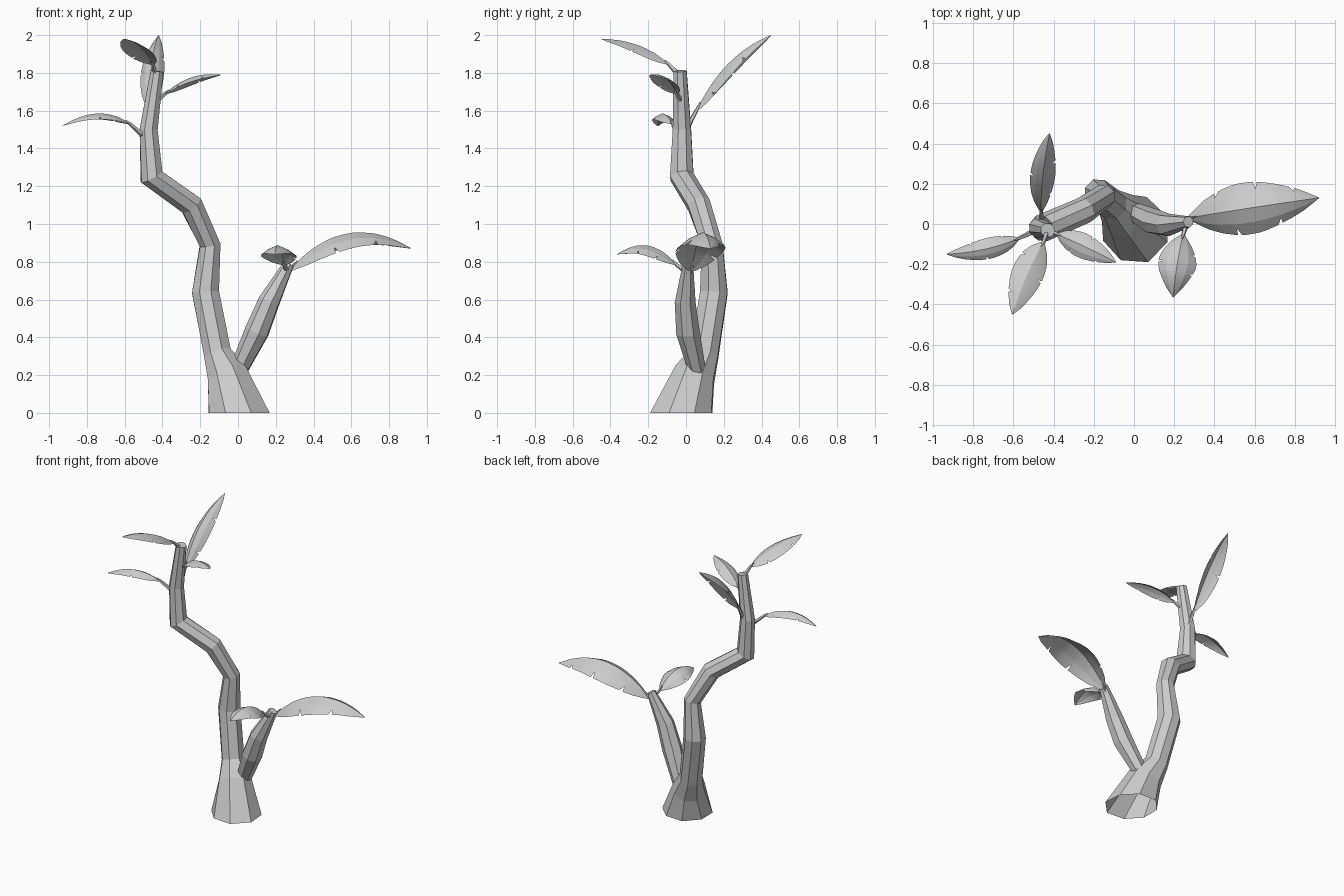
import bpy, bmesh, math, random
from mathutils import Vector

random.seed(4)
if "Cube" in bpy.data.objects:
    bpy.data.objects.remove(bpy.data.objects["Cube"])

grey = bpy.data.materials.new("plain grey")
grey.use_nodes = True
COLOUR = (0.6, 0.6, 0.6, 1)
grey.diffuse_color = COLOUR
grey.node_tree.nodes["Principled BSDF"].inputs["Base Color"].default_value = COLOUR


def finish(name, bm):
    mesh = bpy.data.meshes.new(name)
    bm.to_mesh(mesh)
    bm.free()
    mesh.materials.append(grey)
    obj = bpy.data.objects.new(name, mesh)
    bpy.context.collection.objects.link(obj)
    return obj


def tube(name, path, sides, jitter=0.0, flat_start=False, cap_start=True):
    """Faceted limb through (x, y, z, radius) stations, mitred at the bends."""
    bm = bmesh.new()
    points = [Vector(p[:3]) for p in path]
    lobes = [1 + random.uniform(-jitter, jitter) for _ in range(sides)]
    rings = []
    for i, p in enumerate(points):
        steps = []
        if i > 0:
            steps.append((p - points[i - 1]).normalized())
        if i < len(points) - 1:
            steps.append((points[i + 1] - p).normalized())
        t = sum(steps, Vector()).normalized()
        if flat_start and i == 0:
            t = Vector((0, 0, 1))
        ref = Vector((0, 1, 0)) if abs(t.y) < 0.8 else Vector((1, 0, 0))
        v = (ref - t * ref.dot(t)).normalized()
        u = v.cross(t)
        ring = []
        for k in range(sides):
            a = math.tau * (k + 0.5) / sides
            r = path[i][3] * lobes[k]
            ring.append(bm.verts.new(p + (u * math.cos(a) + v * math.sin(a)) * r))
        rings.append(ring)
    for low, high in zip(rings, rings[1:]):
        for k in range(sides):
            j = (k + 1) % sides
            bm.faces.new((low[k], low[j], high[j], high[k]))
    bm.faces.new(rings[-1])
    if cap_start:
        bm.faces.new(rings[0][::-1])
    bmesh.ops.recalc_face_normals(bm, faces=bm.faces)
    return finish(name, bm)


def leaf(name, root, base, mid, tip, half, droop, tears):
    """Arched sheet with drooping edges, torn at (position, side) spots."""
    root, base, mid, tip = map(Vector, (root, base, mid, tip))
    ctrl = mid * 2 - (base + tip) / 2
    rows = {i / 10: set() for i in range(11)}
    for pos, side in tears:
        rows[pos - 0.018] = set()
        rows[pos] = {side}
        rows[pos + 0.018] = set()
    bm = bmesh.new()
    strips = []
    for t in sorted(rows):
        p = base * (1 - t) ** 2 + ctrl * (2 * t * (1 - t)) + tip * t * t
        d = ((ctrl - base) * (1 - t) + (tip - ctrl) * t).normalized()
        across = d.cross(Vector((0, 0, 1))).normalized()
        up = across.cross(d)
        w = half * max(0.04, math.sin(math.pi * min(t, 1) ** 0.85)) ** 0.7
        if t > 0.99:
            w = 0.002
        strip = []
        for s in (-1, -0.55, 0, 0.55, 1):
            k = s
            if abs(s) == 1 and s in rows[t]:
                k = s * 0.72
            strip.append(bm.verts.new(p + across * (w * k) - up * (w * droop * abs(k) ** 1.5)))
        strips.append(strip)
    for a, b in zip(strips, strips[1:]):
        for k in range(4):
            bm.faces.new((a[k], a[k + 1], b[k + 1], b[k]))
    obj = finish(name, bm)
    bpy.context.view_layer.objects.active = obj
    obj.select_set(True)
    bpy.ops.object.shade_smooth_by_angle(angle=math.radians(12))
    obj.select_set(False)
    # Stalk joining the blade to its limb
    tube(name + "_stalk", [(*root, 0.016), (*base, 0.01),
                           (*base.lerp(ctrl, 0.15), 0.004)], 5)


# Flared trunk, open underneath
tube("trunk", [
    (0, -0.02, 0, 0.175), (-0.06, 0.05, 0.2, 0.115), (-0.11, 0.1, 0.31, 0.08),
    (-0.175, 0.15, 0.64, 0.078), (-0.15, 0.14, 0.89, 0.06),
    (-0.25, 0.07, 1.1, 0.066), (-0.46, -0.02, 1.25, 0.068),
    (-0.475, -0.02, 1.5, 0.052), (-0.43, -0.03, 1.81, 0.037),
], 8, 0.06, flat_start=True, cap_start=False)

# Side branch
tube("side_branch", [
    (0, 0.06, 0.22, 0.05), (0.1, 0.01, 0.43, 0.068),
    (0.165, -0.005, 0.59, 0.06), (0.27, 0.01, 0.79, 0.03),
], 7, 0.08)

# Leaves on the side branch
leaf("large_leaf", (0.23, 0.01, 0.7), (0.27, 0.03, 0.755), (0.58, 0.08, 0.95),
     (0.92, 0.13, 0.87), 0.13, 0.6, [(0.2, -1), (0.34, 1), (0.55, -1), (0.72, 1), (0.84, -1)])
leaf("front_low_leaf", (0.265, 0.01, 0.74), (0.245, -0.05, 0.785), (0.215, -0.2, 0.885),
     (0.195, -0.365, 0.84), 0.095, 0.55, [(0.25, -1), (0.45, 1), (0.65, -1)])

# Leaves on the main trunk
leaf("right_leaf", (-0.48, -0.03, 1.45), (-0.57, -0.07, 1.53), (-0.74, -0.125, 1.585),
     (-0.93, -0.15, 1.52), 0.052, 0.6, [(0.2, 1), (0.5, -1), (0.7, 1)])
leaf("front_top_leaf", (-0.43, -0.03, 1.78), (-0.45, -0.09, 1.845), (-0.53, -0.25, 1.945),
     (-0.605, -0.45, 1.98), 0.08, 0.4, [(0.25, 1), (0.5, -1), (0.75, 1)])
leaf("left_leaf", (-0.44, -0.02, 1.64), (-0.385, -0.05, 1.69), (-0.25, -0.11, 1.775),
     (-0.09, -0.19, 1.79), 0.062, 0.5, [(0.3, 1), (0.55, -1), (0.75, 1)])
leaf("back_leaf", (-0.46, 0, 1.5), (-0.46, 0.055, 1.6), (-0.455, 0.225, 1.85),
     (-0.42, 0.45, 2.0), 0.062, 0.9, [(0.2, 1), (0.45, -1), (0.65, 1)])
